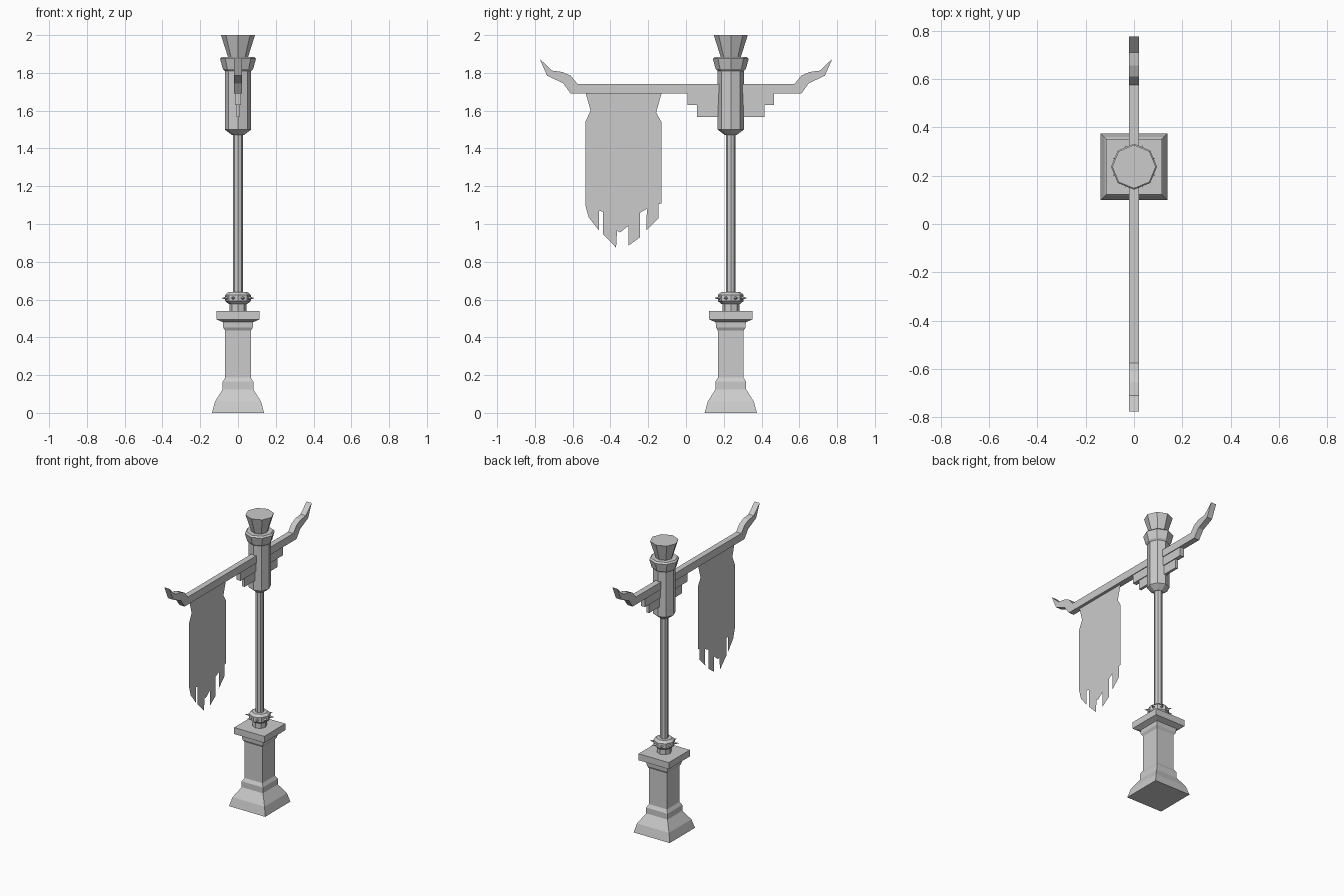
import bpy, bmesh, math
from mathutils import Matrix, Vector

cube = bpy.data.objects.get("Cube")
if cube:
    bpy.data.objects.remove(cube)

POST_Y = 0.237

stone = bpy.data.materials.new("plain grey")
stone.use_nodes = True
GREY = (0.6, 0.6, 0.6, 1)
stone.diffuse_color = GREY
stone.node_tree.nodes["Principled BSDF"].inputs["Base Color"].default_value = GREY


def finish(name, bm):
    bmesh.ops.recalc_face_normals(bm, faces=bm.faces)
    mesh = bpy.data.meshes.new(name)
    bm.to_mesh(mesh)
    bm.free()
    mesh.materials.append(stone)
    obj = bpy.data.objects.new(name, mesh)
    bpy.context.collection.objects.link(obj)
    return obj


def turned(name, profile, sides=8):
    """Stack of regular rings (half width, z); square parts use flat sides."""
    bm = bmesh.new()
    turn = math.pi / 4 if sides == 4 else 0
    grow = math.sqrt(2) if sides == 4 else 1
    rings = []
    for r, z in profile:
        angles = [turn + math.tau * i / sides for i in range(sides)]
        rings.append([bm.verts.new((r * grow * math.cos(a),
                                    POST_Y + r * grow * math.sin(a), z)) for a in angles])
    for low, high in zip(rings, rings[1:]):
        for i in range(sides):
            j = (i + 1) % sides
            bm.faces.new((low[i], low[j], high[j], high[i]))
    bm.faces.new(rings[0][::-1])
    bm.faces.new(rings[-1])
    return finish(name, bm)


def plate(name, outline, half):
    """Side outline (y, z) given thickness across x; half 0 leaves a single sheet."""
    bm = bmesh.new()
    face = bm.faces.new([bm.verts.new((-half, y, z)) for y, z in outline])
    if half:
        out = bmesh.ops.extrude_face_region(bm, geom=[face])
        moved = [v for v in out["geom"] if isinstance(v, bmesh.types.BMVert)]
        bmesh.ops.translate(bm, verts=moved, vec=(2 * half, 0, 0))
    return finish(name, bm)


# Square pedestal with flared foot and overhanging cap
turned("pedestal", [(.138, 0), (.122, .06), (.081, .125), (.081, .165), (.068, .187),
                    (.068, .435), (.078, .452), (.08, .48), (.115, .495), (.115, .54)], 4)

# Neck, spiked ring and slim pole
turned("neck", [(.045, .54), (.045, .585)])
turned("spiked_ring", [(.05, .577), (.068, .592), (.068, .625), (.05, .64)])
turned("pole", [(.026, .62), (.026, 1.48)])

# Spikes, one on each ring face
bm = bmesh.new()
for k in range(8):
    angle = math.pi / 8 + k * math.pi / 4
    out = Vector((math.cos(angle), math.sin(angle), 0))
    place = Matrix.Translation(out * .077 + Vector((0, POST_Y, .608)))
    bmesh.ops.create_cone(bm, cap_ends=True, segments=4, radius1=.011, radius2=0, depth=.036,
                          matrix=place @ out.to_track_quat('Z', 'Y').to_matrix().to_4x4())
finish("ring_spikes", bm)

# Pole head with collar and flared cup
turned("pole_head", [(.03, 1.47), (.07, 1.5), (.07, 1.815)])
turned("head_collar", [(.07, 1.81), (.08, 1.82), (.095, 1.875), (.085, 1.885)])
turned("flared_cup", [(.052, 1.88), (.09, 2.0)])

# Crossbeam with matching upturned horns
horn = [(.61, 1.69), (.65, 1.745), (.735, 1.785), (.775, 1.875),
        (.71, 1.812), (.655, 1.805), (.61, 1.785), (.575, 1.742)]
plate("crossbeam", horn + [(-y, z) for y, z in reversed(horn)], .02)

# Stepped bracket under the beam
for name, reach, low, high, half in (("bracket_upper_step", .23, 1.63, 1.69, .015),
                                     ("bracket_lower_step", .178, 1.567, 1.63, .009)):
    near, far = POST_Y - reach, POST_Y + reach
    plate(name, [(near, low), (far, low), (far, high), (near, high)], half)

# Hanging cloth with a torn lower edge
plate("torn_banner", [
    (-.53, 1.69), (-.505, 1.6), (-.533, 1.54), (-.533, 1.1), (-.515, 1.035),
    (-.46, .965), (-.46, 1.07), (-.44, 1.065), (-.44, .945), (-.37, .875),
    (-.365, .965), (-.35, .955), (-.305, .99), (-.305, .885), (-.243, .93),
    (-.243, 1.06), (-.207, 1.08), (-.21, .965), (-.145, 1.03), (-.145, 1.105),
    (-.13, 1.11), (-.13, 1.54), (-.158, 1.59), (-.13, 1.69)], 0)
